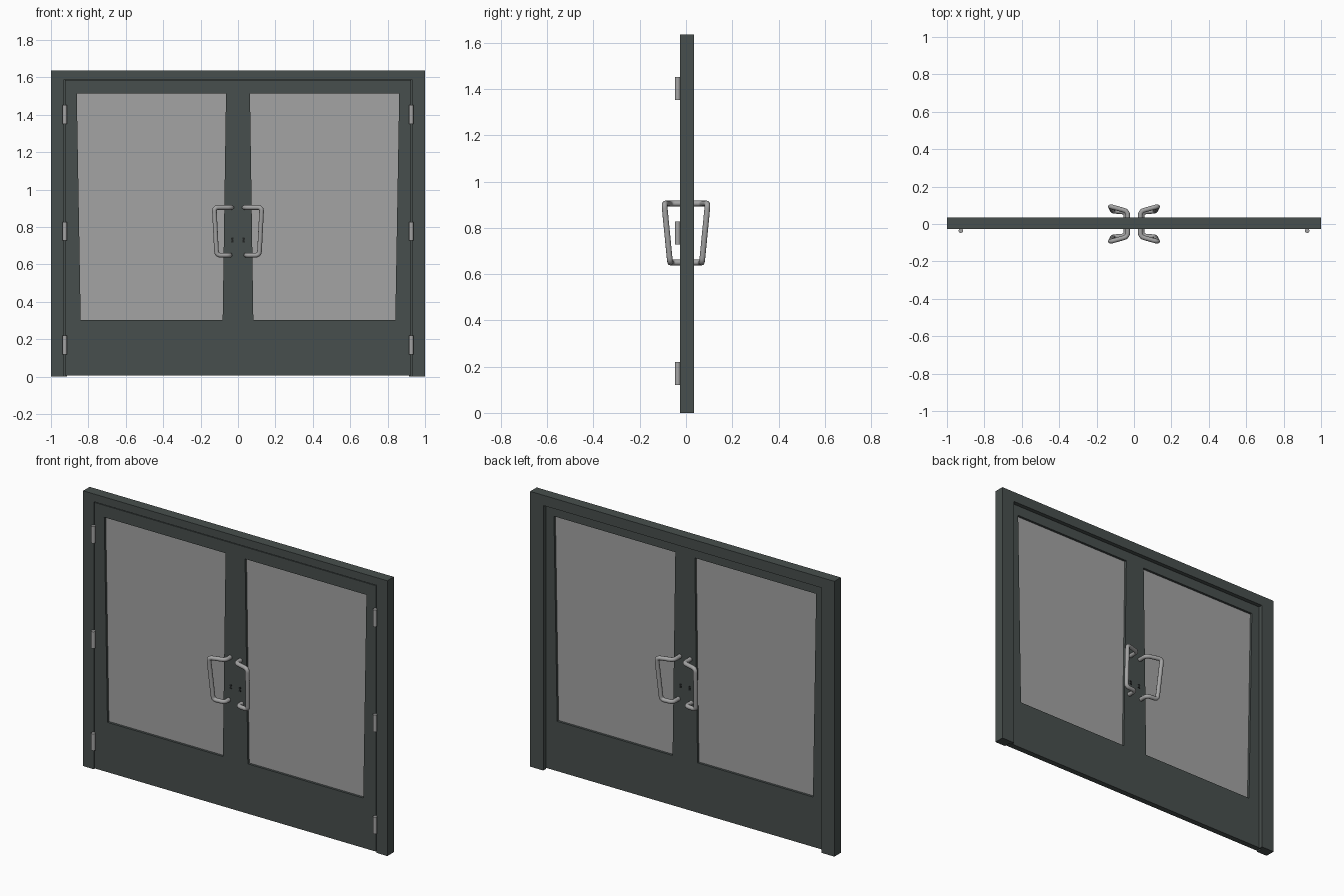
import bpy, bmesh, math
from mathutils import Vector

if "Cube" in bpy.data.objects:
    bpy.data.objects.remove(bpy.data.objects["Cube"])


def material(name, rgb):
    m = bpy.data.materials.new(name)
    m.diffuse_color = (*rgb, 1)
    m.use_nodes = True
    m.node_tree.nodes["Principled BSDF"].inputs["Base Color"].default_value = m.diffuse_color
    return m


PAINT = material("dark green grey paint", (0.064, 0.078, 0.075))
GLASS = material("grey glass", (0.37, 0.37, 0.37))
STEEL = material("brushed steel", (0.37, 0.37, 0.37))
BLACK = material("keyhole black", (0.015, 0.017, 0.017))


def finish(bm, name, mat):
    bmesh.ops.recalc_face_normals(bm, faces=bm.faces)
    me = bpy.data.meshes.new(name)
    bm.to_mesh(me)
    bm.free()
    me.materials.append(mat)
    ob = bpy.data.objects.new(name, me)
    bpy.context.collection.objects.link(ob)
    return ob


def prism(name, outline, y0, y1, mat, hole=None):
    """Extrude an x/z outline along y, optionally with a matching inner hole."""
    bm = bmesh.new()
    loops = [outline] + ([hole] if hole else [])
    rings = [[[bm.verts.new((x, y, z)) for x, z in lp] for y in (y0, y1)] for lp in loops]
    n = len(outline)
    for i in range(n):
        j = (i + 1) % n
        for a, b in rings:
            bm.faces.new((a[i], a[j], b[j], b[i]))
        if hole:
            for k in (0, 1):
                o, h = rings[0][k], rings[1][k]
                bm.faces.new((o[i], o[j], h[j], h[i]))
    if not hole:
        for ring in rings[0]:
            bm.faces.new(ring)
    return finish(bm, name, mat)


def smooth(ob):
    bpy.ops.object.select_all(action='DESELECT')
    ob.select_set(True)
    bpy.context.view_layer.objects.active = ob
    bpy.ops.object.shade_smooth_by_angle(angle=math.radians(40))


def tube(name, pts, r, bend, mat):
    """Round bar along a path with rounded corners."""
    pts = [Vector(p) for p in pts]
    path = [pts[0]]
    for a, p, b in zip(pts, pts[1:], pts[2:]):
        s = p + (a - p).normalized() * bend
        e = p + (b - p).normalized() * bend
        for k in range(6):
            t = k / 5
            path.append(s * (1 - t) ** 2 + p * 2 * t * (1 - t) + e * t * t)
    path.append(pts[-1])
    cu = bpy.data.curves.new(name, 'CURVE')
    cu.dimensions = '3D'
    cu.bevel_depth = r
    cu.bevel_resolution = 4
    cu.use_fill_caps = True
    sp = cu.splines.new('POLY')
    sp.points.add(len(path) - 1)
    for q, p in zip(sp.points, path):
        q.co = (*p, 1)
    cu.materials.append(mat)
    ob = bpy.data.objects.new(name, cu)
    bpy.context.collection.objects.link(ob)
    bpy.ops.object.select_all(action='DESELECT')
    ob.select_set(True)
    bpy.context.view_layer.objects.active = ob
    bpy.ops.object.convert(target='MESH')
    smooth(bpy.context.view_layer.objects.active)


def arch(w_out, h_out, w_in, h_in):
    return [(-w_out, 0), (-w_out, h_out), (w_out, h_out), (w_out, 0),
            (w_in, 0), (w_in, h_in), (-w_in, h_in), (-w_in, 0)]


FRONT, LEAF_BACK, BACK = -0.026, 0.010, 0.035

# Outer frame, with a narrower stop behind the leaves
prism("door_frame", arch(1, 1.636, 0.93, 1.59), FRONT, LEAF_BACK, PAINT)
prism("door_stop", arch(1, 1.636, 0.914, 1.575), LEAF_BACK, BACK, PAINT)

for s, side in ((-1, "left"), (1, "right")):
    # Leaf with a slightly tapered window opening
    outer = [(0.0005, 0.006), (0.926, 0.006), (0.926, 1.586), (0.0005, 1.586)]
    inner = [(0.082, 0.302), (0.841, 0.302), (0.862, 1.515), (0.064, 1.515)]
    flip = lambda pts: [(s * x, z) for x, z in pts]
    prism(side + "_leaf", flip(outer), FRONT + 0.001, LEAF_BACK - 0.001, PAINT, flip(inner))
    prism(side + "_glass", flip(inner), -0.011, -0.005, GLASS)

    # Three hinge knuckles
    for z in (0.17, 0.777, 1.402):
        bm = bmesh.new()
        bmesh.ops.create_cone(bm, cap_ends=True, segments=20, radius1=0.012,
                              radius2=0.012, depth=0.1)
        ob = finish(bm, side + "_hinge", STEEL)
        ob.location = (s * 0.926, -0.036, z)
        smooth(ob)

    for f, face, base in ((-1, "front", FRONT), (1, "back", LEAF_BACK)):
        # Slanted pull handle
        tube(f"{side}_{face}_handle",
             [(s * 0.034, base - f * 0.005, 0.905), (s * 0.034, f * 0.068, 0.905),
              (s * 0.127, f * 0.094, 0.905), (s * 0.114, f * 0.069, 0.650),
              (s * 0.043, f * 0.063, 0.650), (s * 0.043, base - f * 0.005, 0.650)],
             0.0125, 0.021, STEEL)

        # Keyhole: round top over a flared slot
        key = [(s * 0.030 + 0.007 * math.cos(a), 0.738 + 0.007 * math.sin(a))
               for a in [math.radians(-50 + 28 * k) for k in range(11)]]
        key += [(s * 0.030 - 0.007, 0.718), (s * 0.030 + 0.007, 0.718)]
        prism(f"{side}_{face}_keyhole", key, base - f * 0.002, base + f * 0.001, BLACK)
